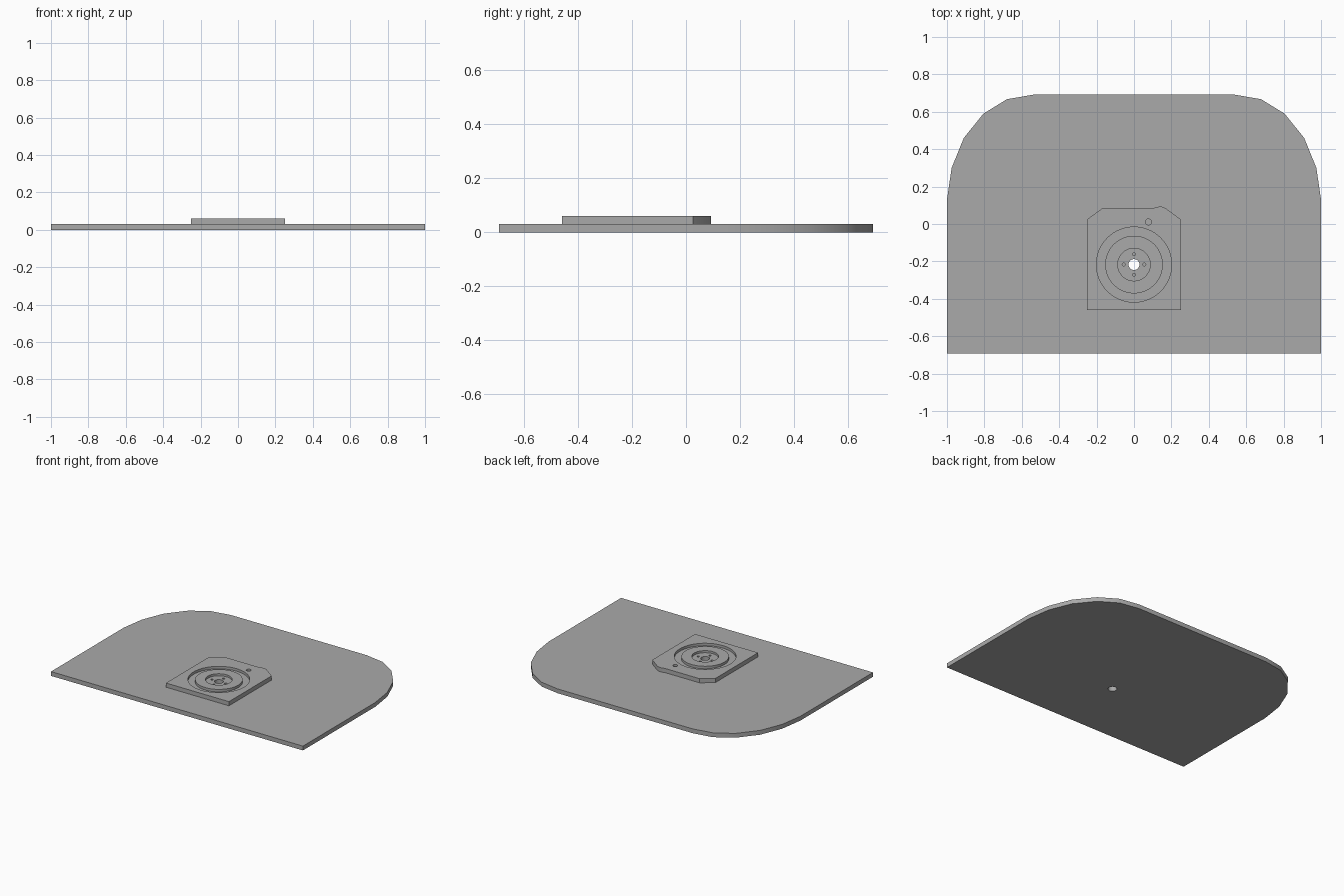
import bpy, bmesh, math

cube = bpy.data.objects.get("Cube")
if cube:
    bpy.data.objects.remove(cube, do_unlink=True)

PLATE_TOP, BLOCK_TOP = 0.031, 0.061
HUB_Y = -0.217

grey = bpy.data.materials.new("plain_grey")
grey.use_nodes = True
colour = (0.4, 0.4, 0.4, 1)
grey.diffuse_color = colour
grey.node_tree.nodes["Principled BSDF"].inputs["Base Color"].default_value = colour


def prism(name, outline, z0, z1):
    """Extrude a counter-clockwise outline from z0 to z1."""
    bm = bmesh.new()
    base = bm.faces.new([bm.verts.new((x, y, z0)) for x, y in outline])
    grown = bmesh.ops.extrude_face_region(bm, geom=[base], use_keep_orig=True)
    for v in grown["geom"]:
        if isinstance(v, bmesh.types.BMVert):
            v.co.z = z1
    bmesh.ops.recalc_face_normals(bm, faces=bm.faces)
    mesh = bpy.data.meshes.new(name)
    bm.to_mesh(mesh)
    bm.free()
    mesh.materials.append(grey)
    obj = bpy.data.objects.new(name, mesh)
    bpy.context.collection.objects.link(obj)
    return obj


def circle(x, y, r, n):
    return [(x + r * math.cos(math.tau * i / n), y + r * math.sin(math.tau * i / n))
            for i in range(n)]


def boolean(obj, cutter, operation="DIFFERENCE"):
    """Apply a boolean and discard the cutter."""
    cutter.hide_render = True
    mod = obj.modifiers.new("cut", "BOOLEAN")
    mod.operation, mod.object, mod.solver = operation, cutter, "EXACT"
    bpy.context.view_layer.objects.active = obj
    bpy.ops.object.modifier_apply(modifier=mod.name)
    bpy.data.objects.remove(cutter, do_unlink=True)


def drill(obj, x, y, r, floor, n=48):
    boolean(obj, prism("cutter", circle(x, y, r, n), floor, 0.1))


# Base plate: square front, rounded back corners
corner = [(1, -0.692), (1, 0.13), (0.975, 0.3), (0.91, 0.46),
          (0.805, 0.59), (0.68, 0.667), (0.535, 0.692)]
plate = prism("base_plate", corner + [(-x, y) for x, y in reversed(corner)], 0, PLATE_TOP)
drill(plate, 0, HUB_Y, 0.029, -0.1)

# Mounting block with chamfered back corners and a small lobe near the pin hole
block = prism("mounting_block", [
    (-0.25, -0.46), (0.25, -0.46), (0.25, 0.025), (0.168, 0.085), (0.153, 0.092),
    (0.135, 0.093), (0.105, 0.086), (-0.167, 0.086), (-0.25, 0.025)], PLATE_TOP, BLOCK_TOP)

# Ring groove around a raised collar
groove = prism("groove_cutter", circle(0, HUB_Y, 0.201, 64), BLOCK_TOP - 0.018, 0.1)
boolean(groove, prism("collar_core", circle(0, HUB_Y, 0.154, 64), 0, 0.2))
boolean(block, groove)

# Hub recess, centre bore, screw holes and pin hole
drill(block, 0, HUB_Y, 0.087, BLOCK_TOP - 0.015)
drill(block, 0, HUB_Y, 0.029, -0.1)
for i in range(4):
    a = i * math.pi / 2
    drill(block, 0.055 * math.cos(a), HUB_Y + 0.055 * math.sin(a), 0.008, 0.035, 16)
drill(block, 0.077, 0.011, 0.016, 0.038, 24)

# Smooth the curved walls, keep the rims sharp
for obj in (plate, block):
    bpy.ops.object.select_all(action="DESELECT")
    obj.select_set(True)
    bpy.context.view_layer.objects.active = obj
    bpy.ops.object.shade_smooth_by_angle(angle=math.radians(30))
